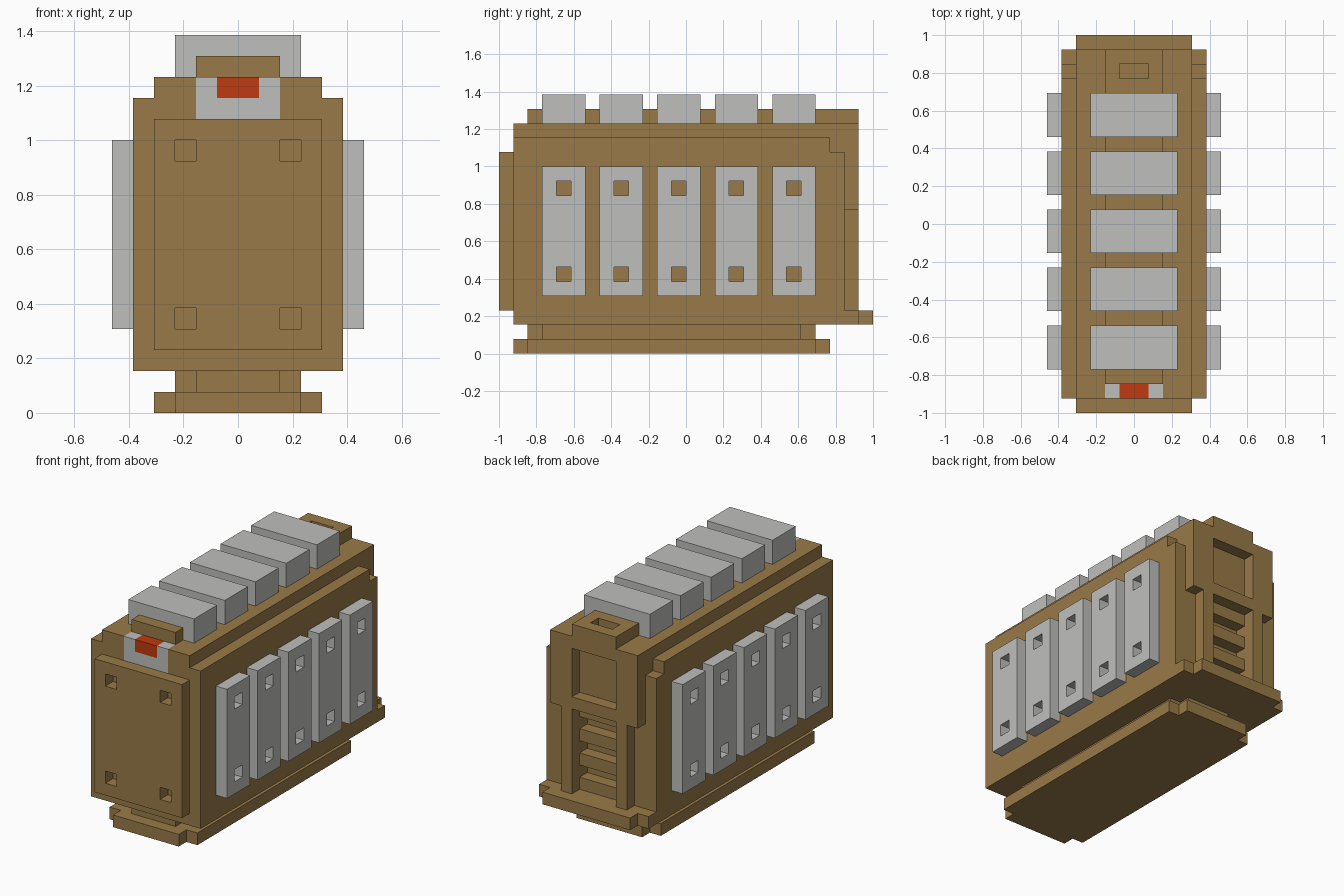
import bpy
import bmesh
from mathutils import Vector

cube = bpy.data.objects.get("Cube")
if cube:
    bpy.data.objects.remove(cube, do_unlink=True)

U = 1 / 13  # one block of the model's grid


def material(name, color):
    m = bpy.data.materials.new(name)
    m.use_nodes = True
    m.diffuse_color = (*color, 1)
    m.node_tree.nodes["Principled BSDF"].inputs["Base Color"].default_value = (*color, 1)
    return m


TAN = material("tan", (0.319, 0.195, 0.065))
GRAY = material("light gray", (0.52, 0.52, 0.51))
RED = material("orange red", (0.53, 0.042, 0.005))


def extrude(name, profile, axis, start, end, mat):
    """Extrude a 2D profile (in the two other axes, in order) along an axis."""
    bm = bmesh.new()

    def point(p, d):
        co = list(p)
        co.insert(axis, d)
        return Vector(co) * U

    face = bm.faces.new([bm.verts.new(point(p, start)) for p in profile])
    result = bmesh.ops.extrude_face_region(bm, geom=[face])
    shift = [0, 0, 0]
    shift[axis] = (end - start) * U
    moved = [g for g in result["geom"] if isinstance(g, bmesh.types.BMVert)]
    bmesh.ops.translate(bm, verts=moved, vec=shift)
    bmesh.ops.recalc_face_normals(bm, faces=bm.faces)
    mesh = bpy.data.meshes.new(name)
    bm.to_mesh(mesh)
    bm.free()
    mesh.materials.append(mat)
    obj = bpy.data.objects.new(name, mesh)
    bpy.context.collection.objects.link(obj)
    return obj


def box(name, x, y, z, mat=TAN):
    corners = [(x[0], y[0]), (x[1], y[0]), (x[1], y[1]), (x[0], y[1])]
    return extrude(name, corners, 2, z[0], z[1], mat)


def cut(obj, x, y, z):
    """Cut a box-shaped recess."""
    cutter = box("cutter", x, y, z, obj.data.materials[0])
    cutter.hide_render = True
    mod = obj.modifiers.new("recess", "BOOLEAN")
    mod.operation = "DIFFERENCE"
    mod.solver = "EXACT"
    mod.object = cutter
    bpy.context.view_layer.objects.active = obj
    bpy.ops.object.modifier_apply(modifier=mod.name)
    bpy.data.objects.remove(cutter, do_unlink=True)


def plus(w, front, back):
    """Rectangle outline with one-block notches at its corners."""
    f, b, n = front + 1, back - 1, w - 1
    return [(-n, front), (n, front), (n, f), (w, f), (w, b), (n, b),
            (n, back), (-n, back), (-n, b), (-w, b), (-w, f), (-n, f)]


# Stepped foot
extrude("foot_lower", plus(4, -12, 10), 2, 0, 1, TAN)
extrude("foot_upper", plus(3, -11, 9), 2, 1, 2, TAN)

# Main body with its rear sill, badge recess and vent slots
body = extrude("body", [(-12, 2), (12, 2), (12, 3), (11, 3), (11, 14), (10, 14),
                        (10, 15), (-12, 15)], 0, -5, 5, TAN)
cut(body, (-2, 2), (-13, -11), (14, 16))
for z in (4, 6, 8):
    cut(body, (-2, 2), (10, 11.5), (z, z + 1))
box("rear_ledge", (-4, 4), (12, 13), (2, 3))

# Roof step and central ridge
roof = extrude("roof_step", [(-12, 15), (10, 15), (10, 14), (11, 14), (11, 16),
                             (-12, 16)], 0, -4, 4, TAN)
cut(roof, (-2, 2), (-13, -11), (14.5, 17))
ridge = box("roof_ridge", (-2, 2), (-11, 12), (16, 17))
cut(ridge, (-1, 1), (10, 11), (15, 18))

# Rear frame with window and two posts
frame = box("rear_frame", (-4, 4), (11, 12), (10, 16))
cut(frame, (-2, 2), (10, 13), (11, 15))
for side, x in (("right", -3), ("left", 2)):
    box(side + "_rear_post", (x, x + 1), (11, 12), (3, 10))

# Front plate with four holes
plate = box("front_plate", (-4, 4), (-13, -12), (3, 14))
for x in (-3, 2):
    for z in (4, 12):
        cut(plate, (x, x + 1), (-14, -11), (z, z + 1))

# Front badge: gray holder around a red light
extrude("light_holder", [(-2, 14), (2, 14), (2, 16), (1, 16), (1, 15), (-1, 15),
                         (-1, 16), (-2, 16)], 1, -12, -11, GRAY)
box("front_light", (-1, 1), (-12, -11), (15, 16), RED)

# Roof blocks and side panels, five of each
for i in range(5):
    y = -10 + 4 * i
    box(f"roof_block_{i + 1}", (-3, 3), (y, y + 3), (16, 18), GRAY)
    for side, x in (("right", -6), ("left", 5)):
        panel = box(f"{side}_panel_{i + 1}", (x, x + 1), (y, y + 3), (4, 13), GRAY)
        for z in (5, 11):
            cut(panel, (x - 1, x + 2), (y + 1, y + 2), (z, z + 1))
